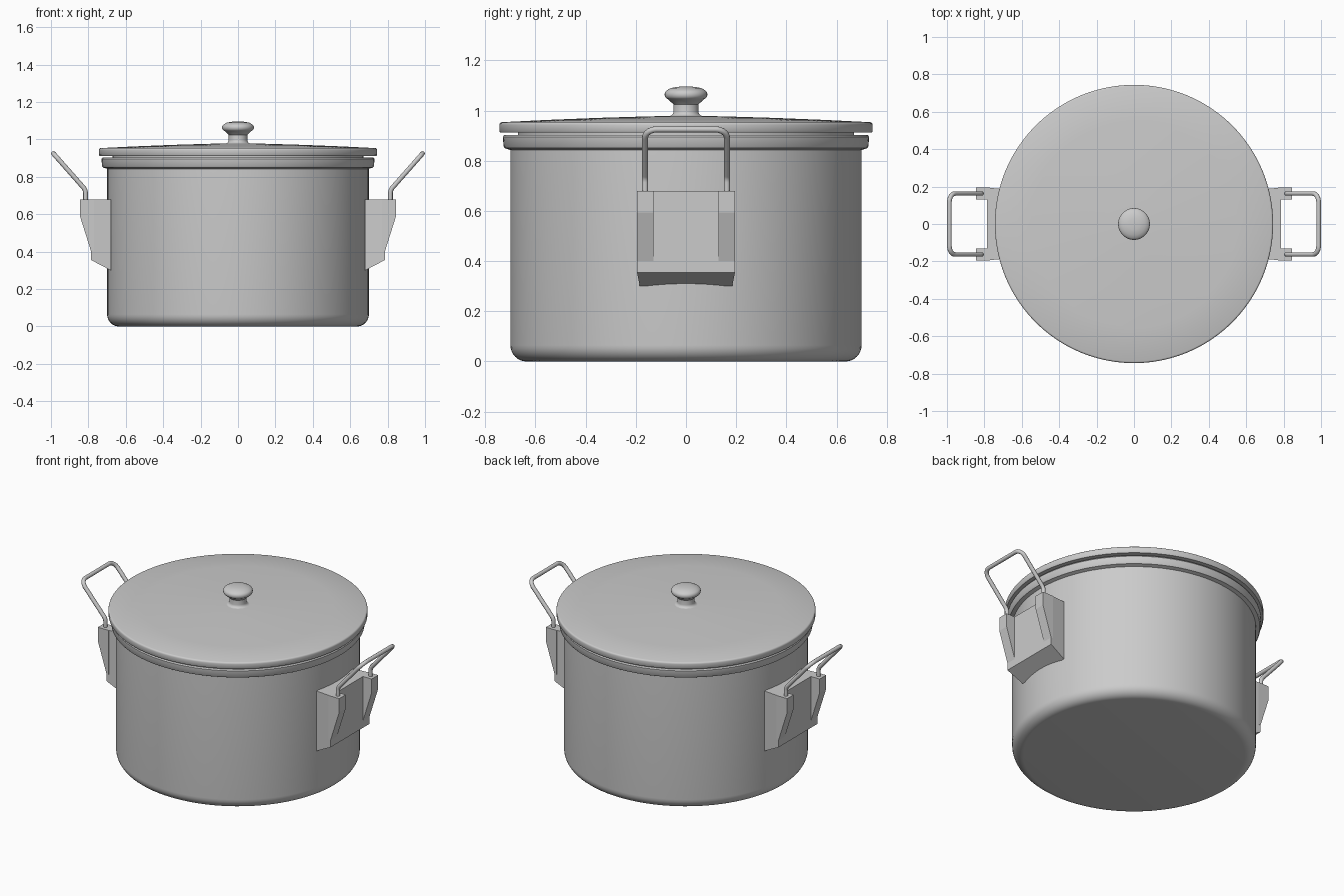
import bpy, bmesh
from math import cos, sin, pi, radians, tan
from mathutils import Vector

if "Cube" in bpy.data.objects:
    bpy.data.objects.remove(bpy.data.objects["Cube"])


def finish(name, bm, smooth=True):
    bmesh.ops.recalc_face_normals(bm, faces=bm.faces)
    me = bpy.data.meshes.new(name)
    bm.to_mesh(me)
    bm.free()
    ob = bpy.data.objects.new(name, me)
    bpy.context.collection.objects.link(ob)
    if smooth:
        select(ob)
        bpy.ops.object.shade_smooth_by_angle(angle=radians(35))
    return ob


def select(ob):
    bpy.ops.object.select_all(action='DESELECT')
    ob.select_set(True)
    bpy.context.view_layer.objects.active = ob


def lathe(name, profile, steps=96):
    bm = bmesh.new()
    vs = [bm.verts.new((r, 0, z)) for r, z in profile]
    es = [bm.edges.new(p) for p in zip(vs, vs[1:])]
    bmesh.ops.spin(bm, geom=vs + es, cent=(0, 0, 0), axis=(0, 0, 1),
                   angle=2 * pi, steps=steps, use_merge=True)
    bmesh.ops.remove_doubles(bm, verts=bm.verts, dist=1e-5)
    return finish(name, bm)


def arc(cx, cz, rx, rz, a0, a1, n=8):
    return [(cx + rx * cos(radians(a0 + (a1 - a0) * i / n)),
             cz + rz * sin(radians(a0 + (a1 - a0) * i / n))) for i in range(n + 1)]


def prism(bm, profile, y0, y1, taper=None):
    # extrude an (x, z) profile along y
    t = taper or (lambda x: 1)
    a = [bm.verts.new((x, y0 * t(x), z)) for x, z in profile]
    b = [bm.verts.new((x, y1 * t(x), z)) for x, z in profile]
    bm.faces.new(a)
    bm.faces.new(b[::-1])
    for i in range(len(a)):
        j = (i + 1) % len(a)
        bm.faces.new((a[i], a[j], b[j], b[i]))


def mirror_x(ob):
    ob.modifiers.new("other_side", 'MIRROR').use_axis[0] = True


def fillet(path, radius, n=7):
    # round every inner corner of a path
    pts = [Vector(p) for p in path]
    out = [pts[0]]
    for p, c, q in zip(pts, pts[1:], pts[2:]):
        u, v = (p - c).normalized(), (q - c).normalized()
        half = u.angle(v) / 2
        d = radius / tan(half)
        mid = c + (u + v).normalized() * radius / sin(half)
        a, b = c + u * d - mid, c + v * d - mid
        for i in range(n + 1):
            out.append(mid + a.lerp(b, i / n).normalized() * radius)
    return out + [pts[-1]]


# pot with rounded base, stepped rim and hollow inside
lathe("pot_body", [(0, 0)] + arc(0.635, 0.065, 0.065, 0.065, -90, 0)
      + [(0.70, 0.843), (0.722, 0.85), (0.727, 0.857), (0.73, 0.895), (0.725, 0.903),
         (0.675, 0.903), (0.675, 0.07), (0.63, 0.03), (0, 0.03)])

# slightly domed lid with an inner plug
lathe("lid", [(0, 0.89), (0.67, 0.89), (0.67, 0.912), (0.74, 0.912), (0.744, 0.918)]
      + arc(0.733, 0.943, 0.011, 0.011, 0, 80, 4)
      + [(0.55, 0.963), (0.35, 0.971), (0.15, 0.977), (0, 0.98)])

# knob with flared foot
lathe("lid_knob", [(0, 0.965), (0.07, 0.972)]
      + arc(0.07, 0.996, 0.02, 0.018, 270, 180, 5)
      + [(0.05, 1.025)]
      + arc(0.066, 1.064, 0.019, 0.02, -75, 60, 8)
      + [(0.06, 1.09), (0.03, 1.095), (0, 1.096)], 48)

# handle brackets: backing block plus two tapered cheeks
bm = bmesh.new()
prism(bm, [(0.68, 0.30), (0.785, 0.355), (0.785, 0.68), (0.68, 0.68)], -0.195, 0.195,
      lambda x: 1 if x > 0.75 else 0.945)
for s in (-1, 1):
    prism(bm, [(0.77, 0.40), (0.785, 0.40), (0.846, 0.593), (0.846, 0.68), (0.77, 0.68)],
          s * 0.13, s * 0.195)
mirror_x(finish("handle_bracket", bm, False))

# bent wire handles
path = fillet([(0.815, -0.163, 0.62), (0.815, -0.163, 0.73), (0.987, -0.163, 0.925),
               (0.987, 0.163, 0.925), (0.815, 0.163, 0.73), (0.815, 0.163, 0.62)], 0.045)
cu = bpy.data.curves.new("wire_handle", 'CURVE')
cu.dimensions = '3D'
cu.bevel_depth = 0.0125
cu.bevel_resolution = 3
cu.use_fill_caps = True
sp = cu.splines.new('POLY')
sp.points.add(len(path) - 1)
for pt, co in zip(sp.points, path):
    pt.co = (*co, 1)
handle = bpy.data.objects.new("wire_handle", cu)
bpy.context.collection.objects.link(handle)
select(handle)
bpy.ops.object.convert(target='MESH')
handle = bpy.context.view_layer.objects.active
bpy.ops.object.shade_smooth_by_angle(angle=radians(40))
mirror_x(handle)
